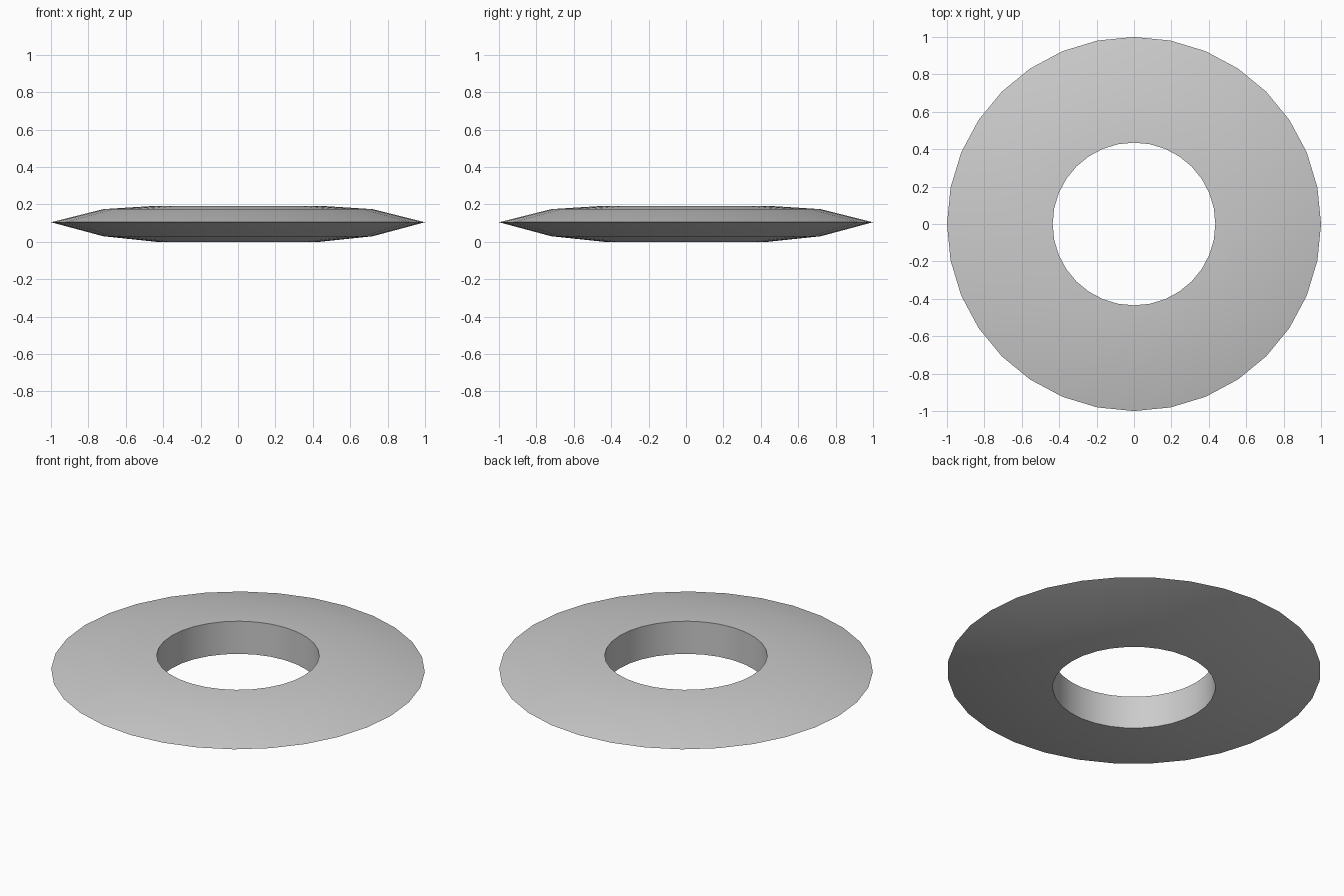
import bpy, bmesh
from math import cos, sin, tau

if "Cube" in bpy.data.objects:
    bpy.data.objects.remove(bpy.data.objects["Cube"])

SIDES = 32
# closed cross-section (radius, height)
PROFILE = [(0.435, 0.0), (0.72, 0.03), (1.0, 0.105), (0.72, 0.175), (0.435, 0.193)]

# ring: cross-section turned around z
bm = bmesh.new()
loops = []
for i in range(SIDES):
    a = tau * i / SIDES
    loops.append([bm.verts.new((r * cos(a), r * sin(a), z)) for r, z in PROFILE])
n = len(PROFILE)
for i in range(SIDES):
    p, q = loops[i], loops[(i + 1) % SIDES]
    for j in range(n):
        k = (j + 1) % n
        bm.faces.new((p[j], q[j], q[k], p[k]))
bmesh.ops.recalc_face_normals(bm, faces=bm.faces)

mesh = bpy.data.meshes.new("sharp_edged_ring")
bm.to_mesh(mesh)
bm.free()
ring = bpy.data.objects.new("sharp_edged_ring", mesh)
bpy.context.collection.objects.link(ring)

# smooth faces, crisp rim and hole edges
bpy.context.view_layer.objects.active = ring
ring.select_set(True)
bpy.ops.object.shade_smooth_by_angle()
